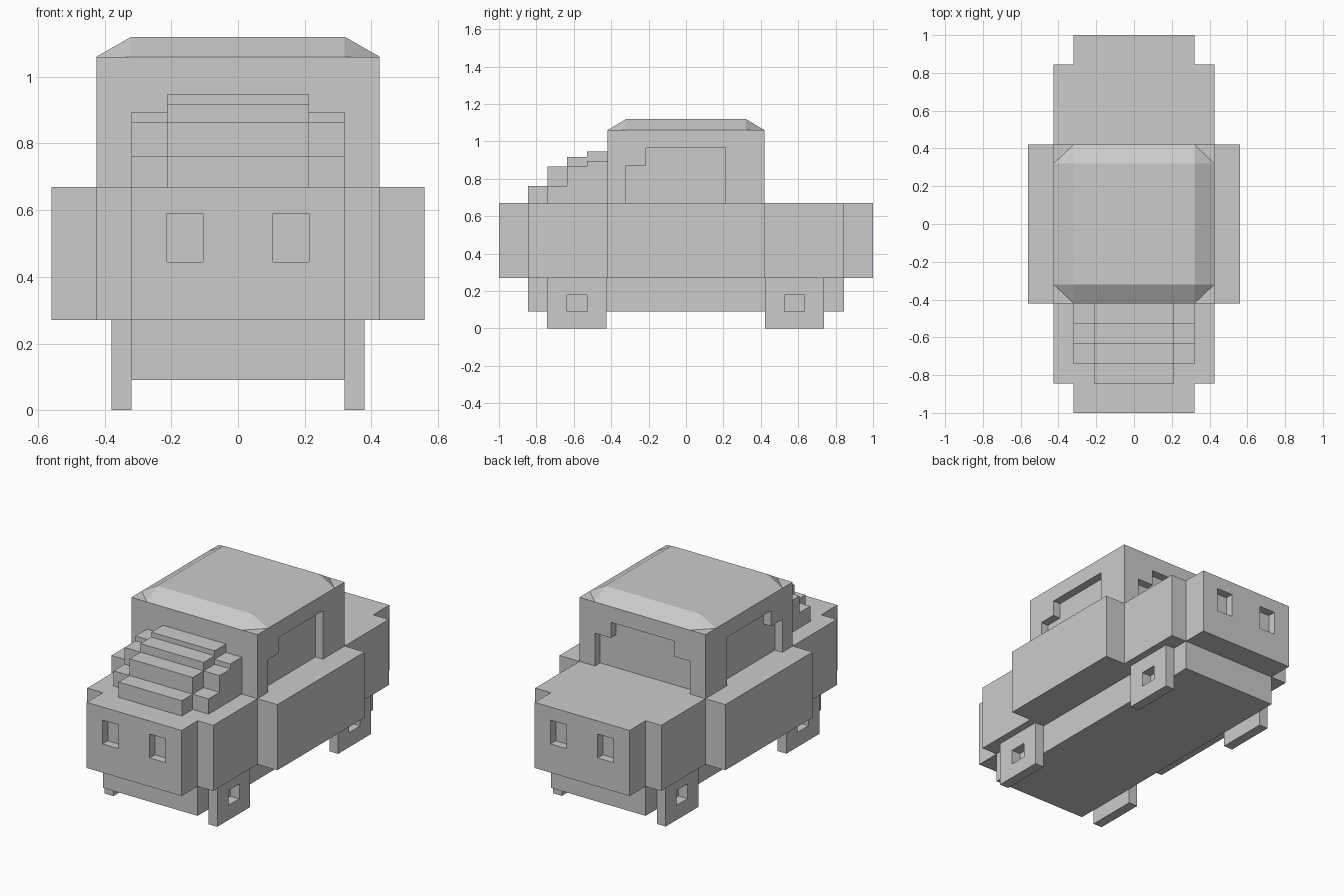
import bpy, bmesh
from mathutils import Vector

if "Cube" in bpy.data.objects:
    bpy.data.objects.remove(bpy.data.objects["Cube"])

D = 0.05            # depth of recessed windows and lamps


def finish(name, bm):
    bmesh.ops.recalc_face_normals(bm, faces=bm.faces)
    me = bpy.data.meshes.new(name)
    bm.to_mesh(me)
    bm.free()
    ob = bpy.data.objects.new(name, me)
    bpy.context.collection.objects.link(ob)
    return ob


def prism(name, pts, vec):
    """Extrude a flat 3D outline along a vector."""
    bm = bmesh.new()
    face = bm.faces.new([bm.verts.new(p) for p in pts])
    new = bmesh.ops.extrude_face_region(bm, geom=[face], use_keep_orig=True)
    verts = [g for g in new['geom'] if isinstance(g, bmesh.types.BMVert)]
    bmesh.ops.translate(bm, verts=verts, vec=Vector(vec))
    return finish(name, bm)


def box(name, x0, x1, y0, y1, z0, z1):
    return prism(name, [(x0, y0, z0), (x1, y0, z0), (x1, y1, z0), (x0, y1, z0)],
                 (0, 0, z1 - z0))


def cut(ob, cutter):
    mod = ob.modifiers.new("cut", 'BOOLEAN')
    mod.operation, mod.solver, mod.object = 'DIFFERENCE', 'EXACT', cutter
    cutter.hide_render = True
    cutter.hide_set(True)
    cutter.display_type = 'WIRE'


# Body: stepped plan outline, mirrored into four quarters
q = [(0.56, 0.42), (0.425, 0.42), (0.425, 0.845), (0.32, 0.845), (0.32, 1.0)]
half = q + [(-x, y) for x, y in reversed(q)]
plan = half + [(-x, -y) for x, y in half]
body = prism("body", [(x, y, 0.27) for x, y in plan], (0, 0, 0.40))

# Recessed lamps front and rear
for sy in (-1, 1):
    for sx in (-1, 1):
        y0, y1 = sorted((sy * (1 - D), sy * 1.1))
        x0, x1 = sorted((sx * 0.105, sx * 0.213))
        cut(body, box("lamp_cutter", x0, x1, y0, y1, 0.445, 0.59))

# Chassis
box("chassis", -0.32, 0.32, -0.845, 0.845, 0.09, 0.28)

# Wheels: square plates with a square hub hole
for sx in (-1, 1):
    for y0, y1 in ((-0.742, -0.425), (0.422, 0.738)):
        x0, x1 = sorted((sx * 0.32, sx * 0.38))
        wheel = box("wheel", x0, x1, y0, y1, 0, 0.275)
        c = (y0 + y1) / 2
        cut(wheel, box("hub_cutter", x0 - 0.1, x1 + 0.1,
                       c - 0.053, c + 0.053, 0.09, 0.18))

# Cabin with stepped windows at both sides and the rear
cabin = box("cabin", -0.425, 0.425, -0.42, 0.42, 0.67, 1.06)
side = [(-0.32, 0.6), (0.21, 0.6), (0.21, 0.965), (-0.213, 0.965),
        (-0.213, 0.87), (-0.32, 0.87)]
for sx in (-1, 1):
    cut(cabin, prism("side_window_cutter",
                     [(sx * (0.425 - D), y, z) for y, z in side], (sx * 0.2, 0, 0)))
rear = [(0.32, 0.6), (0.32, 0.87), (0.213, 0.87), (0.213, 0.965)]
rear += [(-x, z) for x, z in reversed(rear)]
cut(cabin, prism("rear_window_cutter", [(x, 0.42 - D, z) for x, z in rear], (0, 0.2, 0)))

# Roof: sloped on all sides with bevelled corners
bm = bmesh.new()
for sx in (-1, 1):
    for sy in (-1, 1):
        for p in ((0.32, 0.32, 1.12), (0.425, 0.32, 1.06), (0.32, 0.42, 1.06)):
            bm.verts.new((sx * p[0], sy * p[1], p[2]))
bmesh.ops.convex_hull(bm, input=bm.verts)
bmesh.ops.dissolve_limit(bm, angle_limit=0.01, verts=bm.verts, edges=bm.edges)
finish("roof", bm)


# Engine cover: wide and narrow staircases in front of the cabin
def stairs(name, w, steps):
    pts = [(-w, -0.42, 0.67)]
    z = 0.67
    outline = [(steps[0][0], z)]
    for i, (y, top) in enumerate(steps):
        y_next = steps[i + 1][0] if i + 1 < len(steps) else -0.42
        outline += [(y, top), (y_next, top)]
    pts += [(-w, y, z) for y, z in outline]
    prism(name, pts, (2 * w, 0, 0))


stairs("engine_cover_wide", 0.32, [(-0.74, 0.763), (-0.635, 0.865), (-0.53, 0.895)])
stairs("engine_cover_narrow", 0.213,
       [(-0.845, 0.763), (-0.74, 0.865), (-0.635, 0.917), (-0.53, 0.947)])
